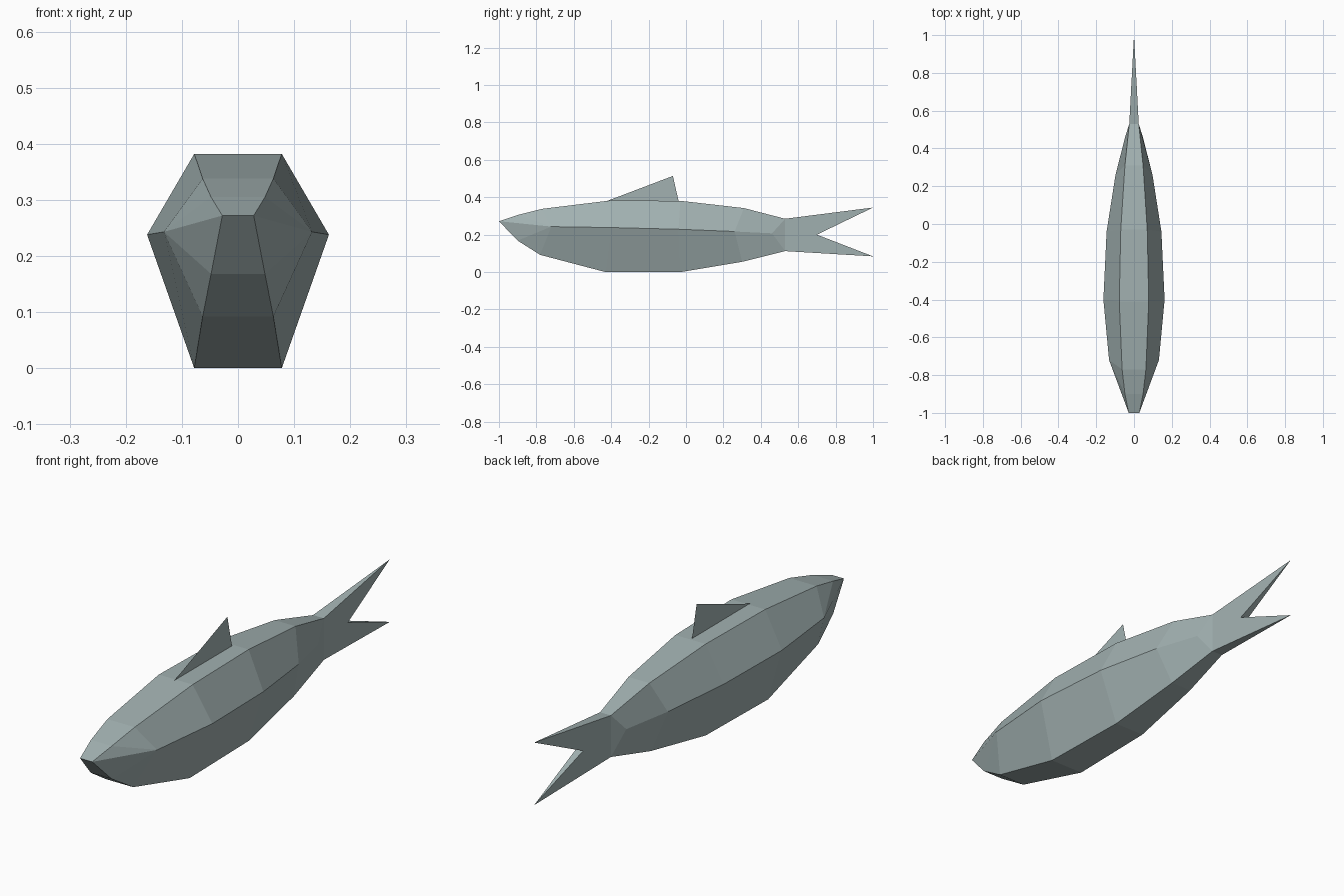
import bpy

cube = bpy.data.objects.get("Cube")
if cube:
    bpy.data.objects.remove(cube, do_unlink=True)

skin = bpy.data.materials.new("grey_green_skin")
skin.use_nodes = True
COLOUR = (0.36, 0.44, 0.44, 1.0)
skin.diffuse_color = COLOUR
skin.node_tree.nodes["Principled BSDF"].inputs["Base Color"].default_value = COLOUR


def make(name, faces):
    """Build a flat-shaded mesh from polygons given as point tuples, sharing equal points."""
    index = {}
    polys = [[index.setdefault(p, len(index)) for p in f] for f in faces]
    mesh = bpy.data.meshes.new(name)
    mesh.from_pydata(list(index), [], polys)
    mesh.materials.append(skin)
    obj = bpy.data.objects.new(name, mesh)
    bpy.context.collection.objects.link(obj)
    return obj


def flip(p):
    return (-p[0] if p[0] else 0.0, p[1], p[2])


def mirrored(faces):
    """Add the reflected copy of each right-hand face with its winding reversed."""
    return faces + [tuple(flip(p) for p in reversed(f)) for f in faces]


# Lengthwise body lines on the +x side, nose to tail
nose = (0.028, -1.0, 0.272)
back_line = [nose, (0.048, -0.90, 0.305), (0.063, -0.77, 0.338), (0.078, -0.41, 0.382),
             (0.070, -0.03, 0.381), (0.048, 0.31, 0.342), (0.025, 0.53, 0.285)]
flank_line = [(0.132, -0.72, 0.243), (0.162, -0.40, 0.238), (0.145, -0.04, 0.229),
              (0.098, 0.26, 0.217), (0.047, 0.46, 0.207)]
belly_line = [nose, (0.048, -0.90, 0.168), (0.063, -0.78, 0.092), (0.078, -0.43, 0.0),
              (0.070, -0.03, 0.0), (0.048, 0.30, 0.055), (0.025, 0.53, 0.112)]

# Body sides: nose fans, then quads above and below the flank edge
sides = []
for i in range(2):
    sides.append((flank_line[0], back_line[i + 1], back_line[i]))
    sides.append((flank_line[0], belly_line[i], belly_line[i + 1]))
for i in range(4):
    f0, f1 = flank_line[i:i + 2]
    sides.append((f0, f1, back_line[i + 3], back_line[i + 2]))
    sides.append((belly_line[i + 2], belly_line[i + 3], f1, f0))
sides.append((flank_line[-1], belly_line[-1], back_line[-1]))

# Flat strips along the back and the belly
strips = []
for i in range(6):
    a, b = back_line[i:i + 2]
    strips.append((flip(a), a, b, flip(b)))
    a, b = belly_line[i:i + 2]
    strips.append((a, flip(a), flip(b), b))
make("body", mirrored(sides) + strips)

# Forked tail tapering to two points
top, low = back_line[-1], belly_line[-1]
notch = (0.016, 0.70, 0.20)
tip_up, tip_low = (0.0, 1.0, 0.345), (0.0, 1.0, 0.084)
tail = mirrored([(top, notch, tip_up), (low, notch, top), (low, tip_low, notch)])
tail += [(flip(top), top, tip_up), (low, flip(low), tip_low),
         (notch, flip(notch), tip_up), (flip(notch), notch, tip_low)]
make("tail_fin", tail)

# Paper-thin fin on the back
make("dorsal_fin", [((0.0, -0.42, 0.381), (0.0, -0.04, 0.381), (0.0, -0.07, 0.514))])
